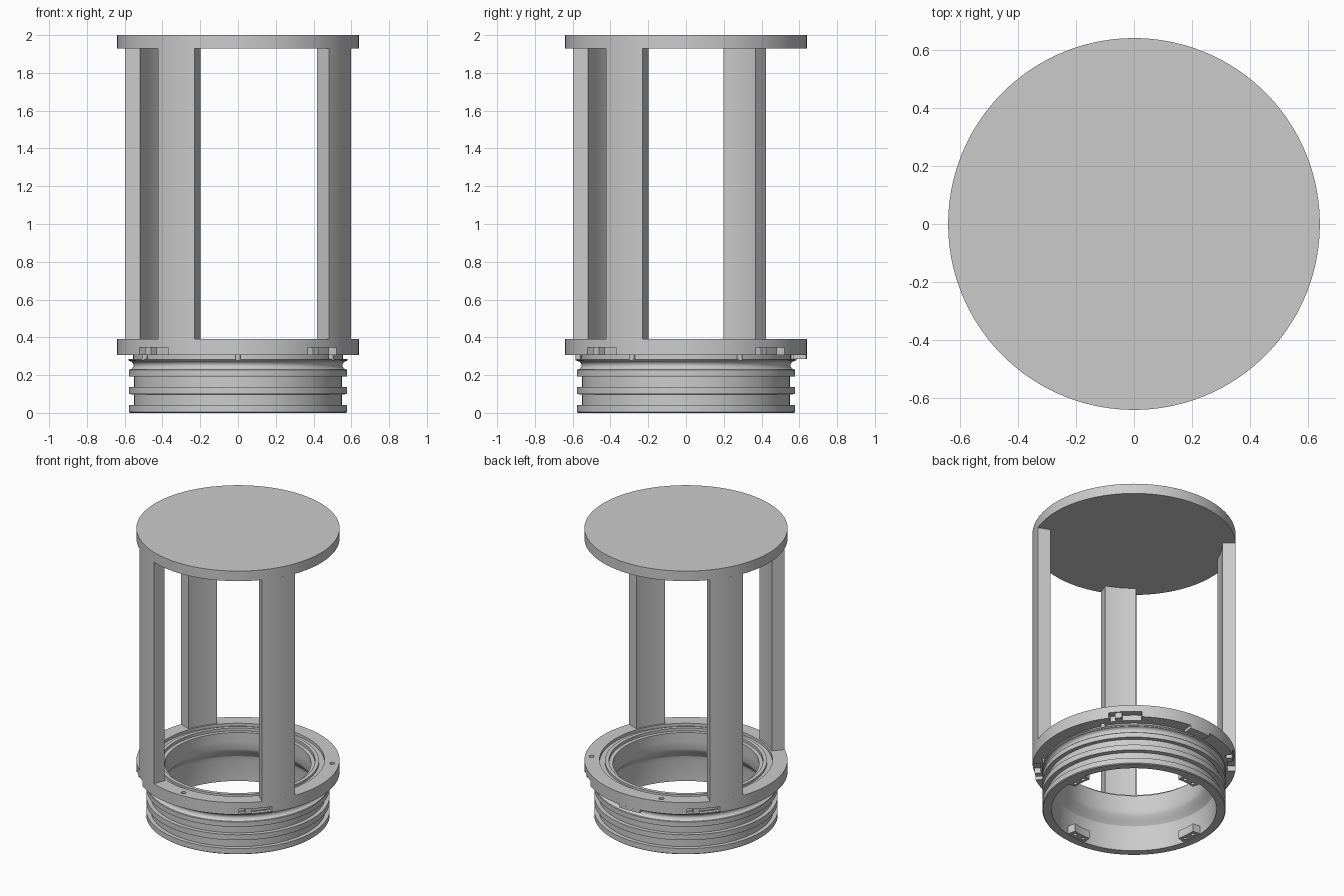
import bpy, bmesh, math

if "Cube" in bpy.data.objects:
    bpy.data.objects.remove(bpy.data.objects["Cube"], do_unlink=True)

SEGMENTS = 144
grey = bpy.data.materials.new("light_grey")
grey.use_nodes = True
grey.diffuse_color = (0.6, 0.6, 0.6, 1)
grey.node_tree.nodes["Principled BSDF"].inputs["Base Color"].default_value = (0.6, 0.6, 0.6, 1)


def finish(name, bm):
    bmesh.ops.recalc_face_normals(bm, faces=bm.faces[:])
    mesh = bpy.data.meshes.new(name)
    bm.to_mesh(mesh)
    bm.free()
    mesh.materials.append(grey)
    obj = bpy.data.objects.new(name, mesh)
    bpy.context.collection.objects.link(obj)
    return obj


def smooth(obj):
    bpy.ops.object.select_all(action="DESELECT")
    obj.select_set(True)
    bpy.context.view_layer.objects.active = obj
    bpy.ops.object.shade_smooth_by_angle(angle=math.radians(25))


def lathe(name, profile):
    """Revolve a closed (radius, height) outline around z."""
    bm = bmesh.new()
    rings = []
    for i in range(SEGMENTS):
        a = math.tau * i / SEGMENTS
        rings.append([bm.verts.new((r * math.cos(a), r * math.sin(a), z)) for r, z in profile])
    n = len(profile)
    for i, ring in enumerate(rings):
        after = rings[(i + 1) % SEGMENTS]
        for j in range(n):
            k = (j + 1) % n
            bm.faces.new((ring[j], after[j], after[k], ring[k]))
    return finish(name, bm)


def arc_block(name, inner, outer, start, end, low, high, steps=8):
    """Curved bar between two radii, two angles in degrees and two heights."""
    angles = [math.radians(start + (end - start) * i / steps) for i in range(steps + 1)]
    points = [(outer * math.cos(a), outer * math.sin(a), low) for a in angles]
    points += [(inner * math.cos(a), inner * math.sin(a), low) for a in reversed(angles)]
    bm = bmesh.new()
    base = bm.faces.new([bm.verts.new(p) for p in points])
    raised = bmesh.ops.extrude_face_region(bm, geom=[base])["geom"]
    moved = [v for v in raised if isinstance(v, bmesh.types.BMVert)]
    bmesh.ops.translate(bm, verts=moved, vec=(0, 0, high - low))
    return finish(name, bm)


def peg(name, radius, distance, angle, low, high):
    bm = bmesh.new()
    bmesh.ops.create_cone(bm, cap_ends=True, segments=16, radius1=radius,
                          radius2=radius, depth=high - low)
    a = math.radians(angle)
    bmesh.ops.translate(bm, verts=bm.verts[:], vec=(
        distance * math.cos(a), distance * math.sin(a), (low + high) / 2))
    return finish(name, bm)


def cut(obj, cutters):
    bpy.context.view_layer.objects.active = obj
    for cutter in cutters:
        mod = obj.modifiers.new("cut", "BOOLEAN")
        mod.operation, mod.solver, mod.object = "DIFFERENCE", "EXACT", cutter
        bpy.ops.object.modifier_apply(modifier=mod.name)
        bpy.data.objects.remove(cutter, do_unlink=True)


# Top plate
bm = bmesh.new()
bmesh.ops.create_cone(bm, cap_ends=True, segments=SEGMENTS, radius1=0.64, radius2=0.64, depth=0.07)
bmesh.ops.translate(bm, verts=bm.verts[:], vec=(0, 0, 1.965))
smooth(finish("top_plate", bm))

# Three curved posts, a quarter turn apart
for i, turn in enumerate((0, -90, -180)):
    smooth(arc_block(f"post_{i + 1}", 0.557, 0.64, turn - 41.3, turn - 21, 0.39, 1.93))

# Flange with stepped seal seat, screw holes and rim notches
flange = lathe("flange", [
    (0.64, 0.307), (0.64, 0.39), (0.545, 0.39), (0.545, 0.37), (0.51, 0.37),
    (0.51, 0.385), (0.485, 0.385), (0.485, 0.365), (0.46, 0.365), (0.46, 0.307)])
cutters = [arc_block("notch_cutter", 0.59, 0.7, 35.5 + a, 54.5 + a, 0.25, 0.345)
           for a in range(0, 360, 90)]
cutters += [peg("hole_cutter", 0.016, 0.597, a, 0.36, 0.45) for a in (-90, 30, 110)]
cut(flange, cutters)
smooth(flange)
for i in range(4):
    smooth(arc_block(f"notch_stop_{i + 1}", 0.585, 0.63, 90 * i + 39, 90 * i + 43, 0.307, 0.347))

# Rear locking tab and small locating pegs under the flange
smooth(arc_block("rear_tab", 0.57, 0.64, 84, 98, 0.285, 0.307))
for i in range(6):
    smooth(peg(f"locating_peg_{i + 1}", 0.014, 0.57, 30 + 60 * i, 0.278, 0.307))

# Ribbed threaded-style collar, hollow with a tapered throat
outline = [(0.52, 0), (0.572, 0)]
for low, high in ((0.005, 0.042), (0.1, 0.138)):
    outline += [(0.578, low), (0.578, high), (0.55, high), (0.55, high + 0.055)]
outline += [(0.578, 0.193), (0.578, 0.226)]
for i in range(9):
    t = math.pi * i / 8
    outline.append((0.575 - 0.022 * math.sin(t), 0.252 - 0.022 * math.cos(t)))
outline += [(0.58, 0.28), (0.58, 0.285), (0.555, 0.285), (0.555, 0.307), (0.46, 0.307),
            (0.46, 0.25), (0.47, 0.225), (0.495, 0.2), (0.515, 0.175), (0.52, 0.15)]
smooth(lathe("ribbed_collar", outline))

# Inner mounting lugs with paired screw holes
for i in range(4):
    a = 90 * i + 5
    lug = arc_block(f"mounting_lug_{i + 1}", 0.465, 0.525, a - 8, a + 8, 0.004, 0.06)
    cut(lug, [peg("hole_cutter", 0.012, 0.49, a + d, -0.02, 0.04) for d in (-4, 4)])
    smooth(lug)
